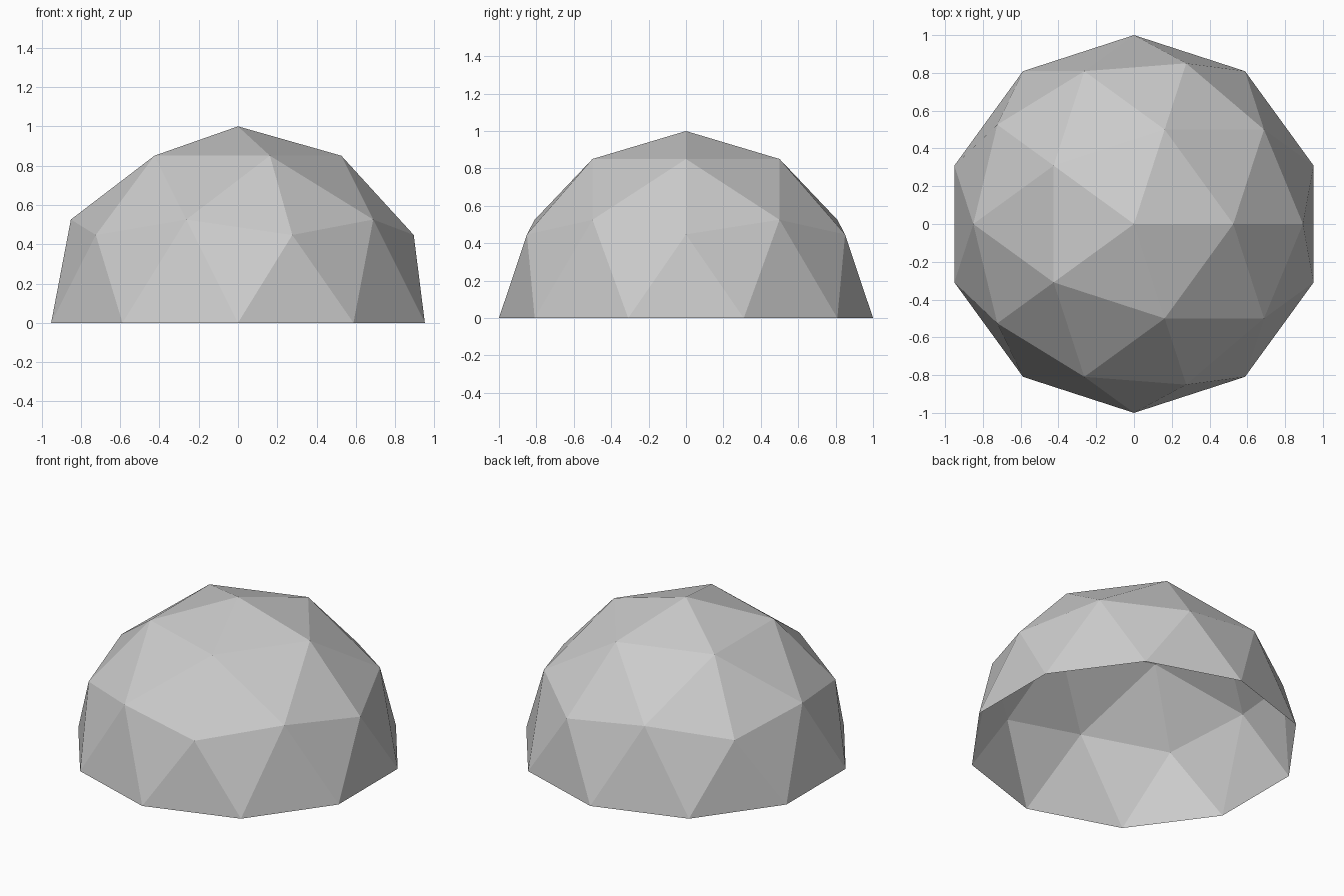
import bpy, bmesh, math
from mathutils import Matrix

if "Cube" in bpy.data.objects:
    bpy.data.objects.remove(bpy.data.objects["Cube"])

# Open geodesic dome: upper half of a two-frequency icosphere, flat triangles
bm = bmesh.new()
bmesh.ops.create_icosphere(bm, subdivisions=2, radius=1.0)
bmesh.ops.delete(bm, geom=[v for v in bm.verts if v.co.z < -0.01], context='VERTS')

# Turn so that the upper five-way joints start on +x
if not any(abs(v.co.x - 0.894) < 0.01 and abs(v.co.z - 0.447) < 0.01 for v in bm.verts):
    bmesh.ops.rotate(bm, verts=bm.verts, matrix=Matrix.Rotation(math.pi, 3, 'Z'))

# Level the bottom rim
for v in bm.verts:
    if abs(v.co.z) < 0.01:
        v.co.z = 0.0

mesh = bpy.data.meshes.new("dome_shell")
bm.to_mesh(mesh)
bm.free()
bpy.context.collection.objects.link(bpy.data.objects.new("dome_shell", mesh))
